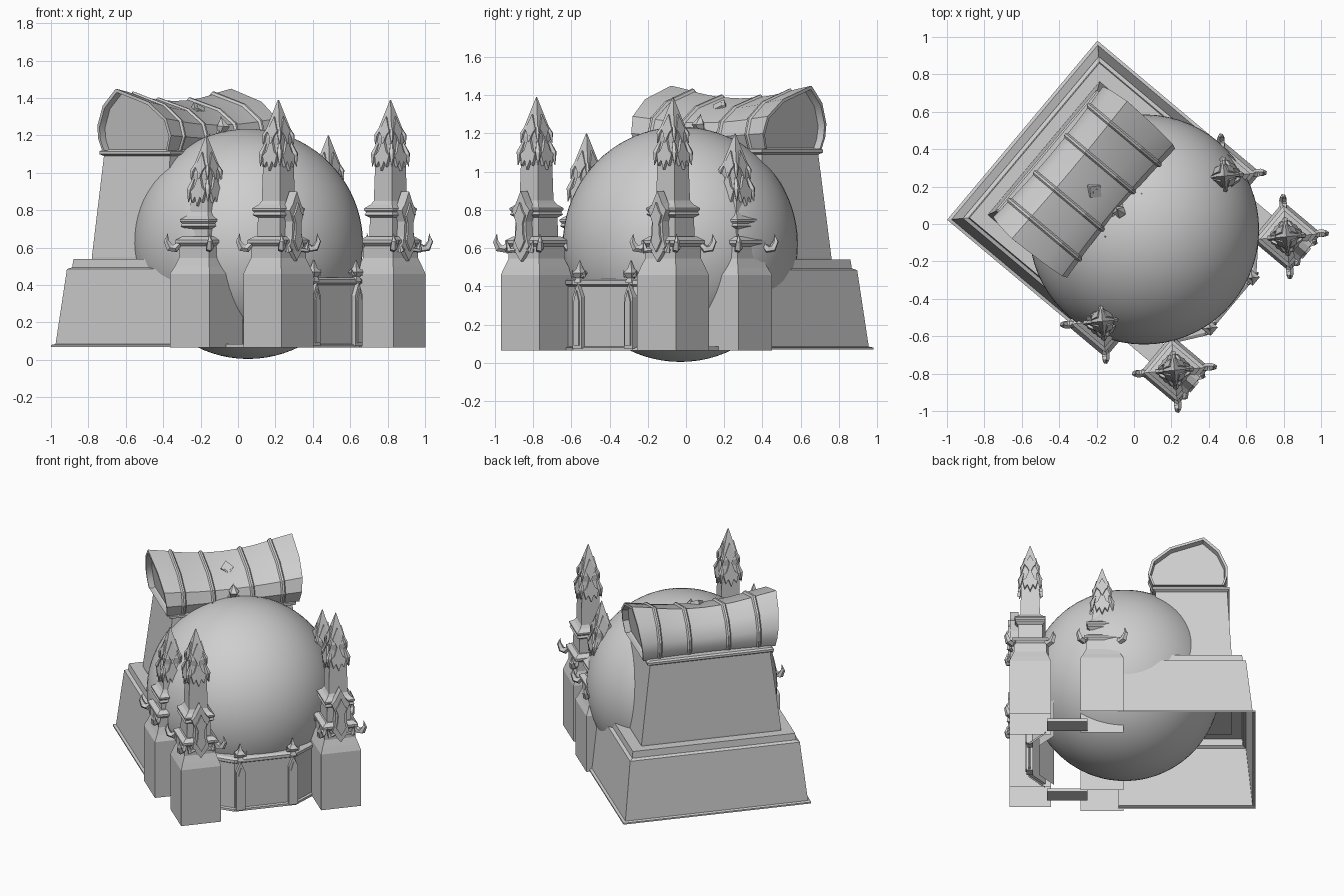
import bpy, bmesh, math
from mathutils import Matrix, Vector

if "Cube" in bpy.data.objects:
    bpy.data.objects.remove(bpy.data.objects["Cube"])

# Everything is laid out square (front = -y), then turned 50 degrees in plan
TURN = Matrix.Rotation(math.radians(50), 4, 'Z')
stone = bpy.data.materials.new("light_stone")
stone.diffuse_color = (0.62, 0.62, 0.62, 1)
stone.use_nodes = True
stone.node_tree.nodes["Principled BSDF"].inputs["Base Color"].default_value = stone.diffuse_color


def finish(name, bm, smooth=None):
    bmesh.ops.recalc_face_normals(bm, faces=bm.faces)
    bm.transform(TURN)
    me = bpy.data.meshes.new(name)
    bm.to_mesh(me)
    bm.free()
    me.materials.append(stone)
    ob = bpy.data.objects.new(name, me)
    bpy.context.collection.objects.link(ob)
    if smooth:
        bpy.ops.object.select_all(action='DESELECT')
        bpy.context.view_layer.objects.active = ob
        ob.select_set(True)
        bpy.ops.object.shade_smooth_by_angle(angle=math.radians(smooth))
    return ob


def loft(name, rings, bottom=True, top=True, closed=True, smooth=None):
    bm = bmesh.new()
    vs = [[bm.verts.new(p) for p in r] for r in rings]
    n = len(rings[0])
    for r, s in zip(vs, vs[1:]):
        for i in range(n if closed else n - 1):
            j = (i + 1) % n
            bm.faces.new((r[i], r[j], s[j], s[i]))
    if bottom:
        bm.faces.new(vs[0][::-1])
    if top:
        bm.faces.new(vs[-1])
    return finish(name, bm, smooth)


def rect(x0, x1, y0, y1, z):
    return [(x0, y0, z), (x1, y0, z), (x1, y1, z), (x0, y1, z)]


def square_stack(name, cx, cy, levels, bottom=True):
    """Square tower from (half width, height) pairs."""
    return loft(name, [rect(cx - h, cx + h, cy - h, cy + h, z) for h, z in levels], bottom)


def plate(name, centre, shape, depth, angle=0, tilt=0):
    """Upright extruded outline facing -y, turned about z by angle."""
    m = Matrix.Translation(centre) @ Matrix.Rotation(angle, 4, 'Z') @ Matrix.Rotation(tilt, 4, 'X')
    return loft(name, [[m @ Vector((x, y, z)) for x, z in shape] for y in (0, -depth)])


def horn(name, path, radii, sides=5):
    """Tapered spike following a short path."""
    rings = []
    for i, p in enumerate(path):
        d = Vector(path[min(i + 1, len(path) - 1)]) - Vector(path[max(i - 1, 0)])
        q = d.to_track_quat('Z', 'Y')
        rings.append([Vector(p) + q @ Vector((radii[i] * math.cos(k * math.tau / sides),
                      radii[i] * math.sin(k * math.tau / sides), 0)) for k in range(sides)])
    return loft(name, rings)


def mirror(half):
    return half + [(-x, z) for x, z in half[::-1] if x > 1e-6]


# Great sphere
bm = bmesh.new()
bmesh.ops.create_uvsphere(bm, u_segments=64, v_segments=40, radius=0.615)
bm.transform(Matrix.Translation((0.012, -0.06, 0.62)))
finish("great_sphere", bm, 40)

# Battered base, open below and towards the front
loft("base", [[(-w, -0.1, z), (-w, b, z), (w, b, z), (w, -0.1, z)] for w, b, z in
     [(0.625, 0.78, 0.07), (0.625, 0.78, 0.08), (0.608, 0.763, 0.085), (0.565, 0.72, 0.485),
      (0.545, 0.70, 0.495), (0.54, 0.695, 0.54)]], bottom=False, closed=False)

# Gatehouse body with cornice
loft("gatehouse", [rect(-w, w, f, b, z) for w, f, b, z in
     [(0.465, 0.10, 0.63, 0.53), (0.465, 0.10, 0.63, 0.55), (0.40, 0.14, 0.60, 1.09),
      (0.42, 0.12, 0.615, 1.10), (0.42, 0.12, 0.615, 1.115), (0.405, 0.13, 0.605, 1.125)]])

# Saddle roof: a leaning pointed arch swept along x and flared at both ends
ARCH = [(0.12, 0), (0.09, 0.08), (0.115, 0.17), (0.23, 0.26), (0.45, 0.33),
        (0.55, 0.24), (0.60, 0.13), (0.60, 0.06), (0.58, 0)]


def arch(x, grow=0.0, lean=0.0):
    t = min(1, abs(x) / 0.44)
    s = 0.80 + 0.20 * t ** 2 + grow
    w = 0.92 + 0.08 * t ** 2 + grow
    return [(x + math.copysign(lean * z / 0.33, x), 0.35 + (y - 0.35) * w, 1.12 + z * s) for y, z in ARCH]


xs = [-0.44, -0.37, -0.30, -0.21, -0.12, 0, 0.12, 0.21, 0.30, 0.37, 0.44]
shell = [arch(x, 0, 0.04 if abs(x) > 0.4 else 0) for x in xs]


def inset(ring, k, dx):
    return [(x + dx, 0.35 + (y - 0.35) * k, 1.12 + (z - 1.12) * k) for x, y, z in ring]


shell = [inset(shell[0], 0.92, 0.04), inset(shell[0], 0.94, 0)] + shell
shell += [inset(shell[-1], 0.94, 0), inset(shell[-1], 0.92, -0.04)]
loft("saddle_roof", shell, smooth=30)
for x in (-0.33, -0.13, 0.13, 0.33):
    loft("roof_rib", [arch(x - 0.015, 0.0), arch(x - 0.006, 0.04), arch(x + 0.006, 0.04), arch(x + 0.015, 0.0)])

# Diamond badge and small gable on the roof front
DIAMOND = [(0, -0.05), (0.042, 0), (0, 0.05), (-0.042, 0)]
plate("roof_diamond", (0, 0.285, 1.325), DIAMOND, 0.03, tilt=-0.95)
plate("roof_diamond_centre", (0, 0.268, 1.337), [(x * .6, z * .6) for x, z in DIAMOND], 0.012, tilt=-0.95)
plate("roof_gable", (0, 0.2, 1.10), [(-0.13, 0), (0.13, 0), (0.12, 0.03), (0, 0.15), (-0.12, 0.03)], 0.09)
horn("gable_finial", [(0, 0.13, 1.2), (0, 0.10, 1.25), (0, 0.12, 1.30)], [0.02, 0.035, 0.003])
for s in (-1, 1):
    horn("gable_horn", [(s * 0.13, 0.12, 1.12), (s * 0.15, 0.09, 1.15), (s * 0.15, 0.07, 1.21)], [0.02, 0.015, 0.002])

LANCET = mirror([(0, -0.17), (0.03, -0.13), (0.055, -0.09), (0.04, -0.04), (0.035, 0.04),
                 (0.06, 0.10), (0.035, 0.13), (0, 0.20)])
LEAF = mirror([(0, -0.08), (0.018, -0.03), (0.035, -0.06), (0.05, 0.0), (0.028, 0.02), (0, 0.10)])
LOWER_LEAF = mirror([(0, -0.06), (0.02, -0.01), (0.035, 0.01), (0, 0.09)])


def spire(cx, cy, dz):
    """Shaft cap: layered leaves, corner crockets and a pointed top."""
    square_stack("spire", cx, cy, [(h, z + dz) for h, z in
                 [(0.058, 1.03), (0.062, 1.08), (0.05, 1.15), (0.052, 1.19), (0.043, 1.22),
                  (0.046, 1.235), (0.002, 1.39)]])
    for k in range(4):
        a = k * math.pi / 2
        d = Vector((math.sin(a), -math.cos(a), 0))
        c = Vector((cx, cy, dz))
        plate("spire_leaf", c + d * 0.055 + Vector((0, 0, 1.09)), LEAF, 0.018, a, -0.12)
        plate("spire_upper_leaf", c + d * 0.042 + Vector((0, 0, 1.21)), LOWER_LEAF, 0.014, a, -0.2)
        e = Vector((math.cos(a + math.pi / 4), math.sin(a + math.pi / 4), 0))
        for r, z, g in ((0.075, 1.10, 1.0), (0.06, 1.20, 0.75)):
            horn("spire_crocket", [c + e * (r - 0.01) + Vector((0, 0, z + 0.06 * g)),
                 c + e * (r + 0.014) + Vector((0, 0, z)), c + e * (r + 0.022) + Vector((0, 0, z - 0.065 * g))],
                 [0.008, 0.018 * g, 0.002])


def tower(cx, cy, half, mid, top):
    """Pier with stepped shoulders, moulded shaft, corner hooks and spire."""
    square_stack("tower_pier", cx, cy, [(half, 0.065), (half, 0.46), (0.12, 0.50), (0.104, 0.545),
                 (0.104, 0.61), (0.118, 0.625), (0.118, 0.64), (0.09, 0.66)], bottom=False)
    square_stack("tower_shaft", cx, cy, [(h, z) for h, z in
                 [(0.08, 0.64), (0.078, 0.76 + mid), (0.098, 0.775 + mid), (0.092, 0.79 + mid),
                  (0.1, 0.80 + mid), (0.1, 0.81 + mid), (0.075, 0.83 + mid),
                  (0.063, 0.85 + mid), (0.058, 1.05 + top)]])
    for sx in (-1, 1):
        for sy in (-1, 1):
            p = [(cx + sx * r, cy + sy * r, z) for r, z in
                 [(0.095, 0.63), (0.12, 0.595), (0.14, 0.60), (0.152, 0.635), (0.147, 0.675)]]
            horn("corner_hook", p, [0.012, 0.022, 0.022, 0.015, 0.002])
    spire(cx, cy, top)


for s in (-1, 1):
    # Tall front tower with pointed shield on its front face
    tower(s * 0.466 + 0.006, -0.668, 0.133, 0, 0)
    c = (s * 0.466 + 0.006, -0.668)
    plate("tower_shield", (c[0], c[1] - 0.075, 0.70), LANCET, 0.055)
    plate("tower_shield_centre", (c[0], c[1] - 0.13, 0.70), [(x * .6, z * .7) for x, z in LANCET], 0.012)
    for t in (-1, 1):
        horn("shield_wing", [(c[0] + t * 0.04, c[1] - 0.12, 0.59), (c[0] + t * 0.075, c[1] - 0.135, 0.585),
             (c[0] + t * 0.09, c[1] - 0.135, 0.64)], [0.012, 0.018, 0.002])
    # Lower tower at the side, partly sunk in the sphere
    tower(s * 0.507, -0.205, 0.138, -0.06, -0.19)
    # Footing strip joining the piers
    loft("footing", [rect(s * 0.45 - 0.06, s * 0.45 + 0.06, -0.56, -0.3, z) for z in (0.065, 0.085)])

# Low bowed wall between the front towers
WALL = [(-0.34, -0.56), (-0.2, -0.665), (0.2, -0.665), (0.34, -0.56)]
loft("front_wall", [[(x * k, y * k, z) for x, y in WALL] for k, z in
     [(1.02, 0.065), (1.02, 0.08), (1, 0.085), (1, 0.40), (1.025, 0.41), (1.025, 0.43),
      (1, 0.44), (0.92, 0.44), (0.92, 0.07)]], bottom=False, top=False, closed=False)
for s in (-1, 1):
    x = s * 0.175 + 0.01
    frame = mirror([(0.03, 0), (0.03, 0.27), (0, 0.34)])
    plate("wall_buttress", (x, -0.65, 0.075), frame, 0.04)
    plate("buttress_panel", (x, -0.69, 0.09), [(a * .6, b * .85) for a, b in frame], 0.008)
    square_stack("wall_finial", x, -0.668, [(0.022, 0.42), (0.014, 0.445), (0.03, 0.47), (0.014, 0.49), (0.002, 0.535)])
    for t in (-1, 1):
        horn("finial_curl", [(x + t * 0.01, -0.67, 0.45), (x + t * 0.035, -0.675, 0.455), (x + t * 0.045, -0.675, 0.485)],
             [0.008, 0.01, 0.001])
